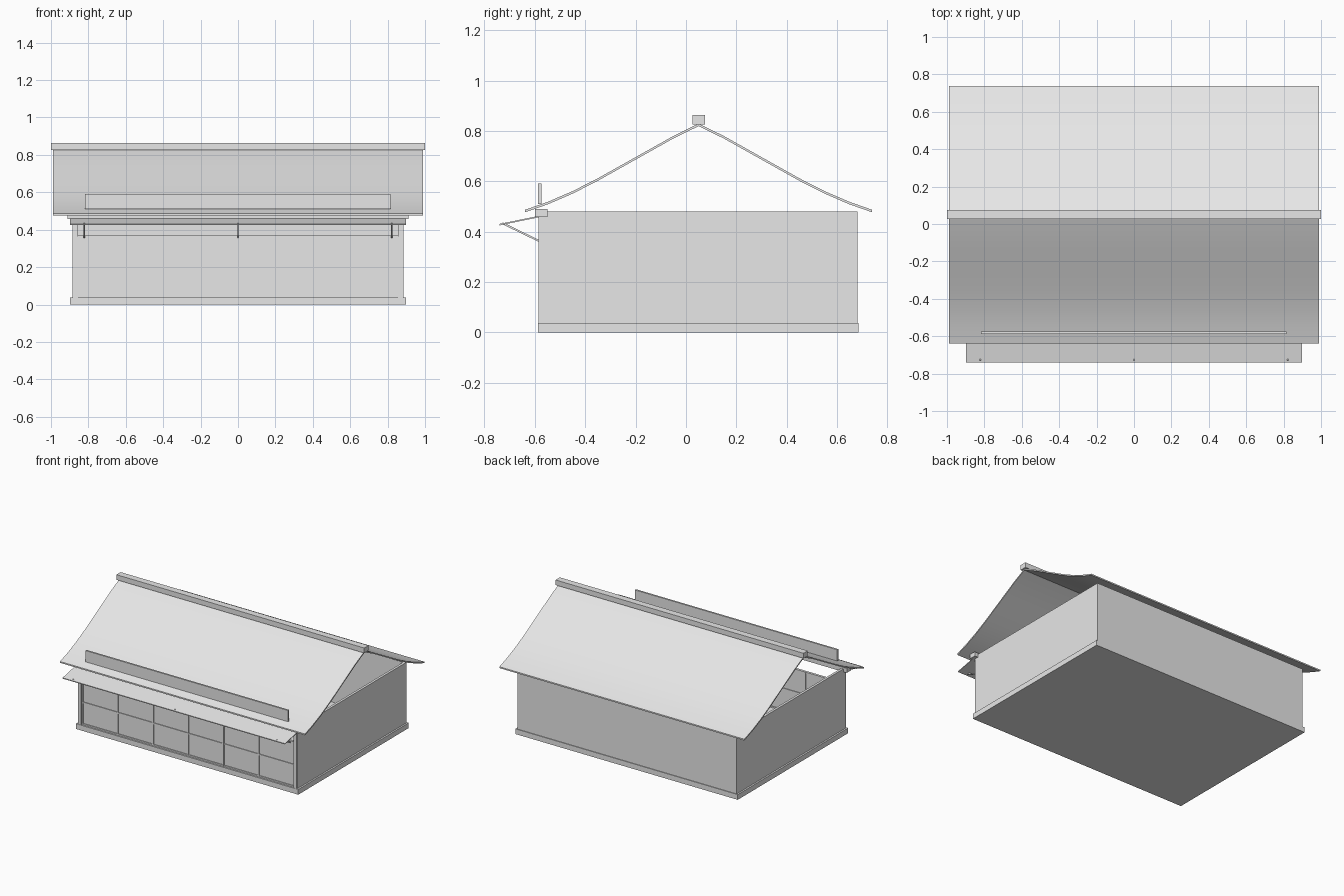
import bpy, bmesh, math
from mathutils import Vector

if "Cube" in bpy.data.objects:
    bpy.data.objects.remove(bpy.data.objects["Cube"])

mat = bpy.data.materials.new("light_grey")
mat.diffuse_color = (0.8, 0.8, 0.8, 1)
mat.use_nodes = True
mat.node_tree.nodes["Principled BSDF"].inputs["Base Color"].default_value = mat.diffuse_color


def finish(name, bm):
    bmesh.ops.recalc_face_normals(bm, faces=bm.faces)
    me = bpy.data.meshes.new(name)
    bm.to_mesh(me)
    bm.free()
    me.materials.append(mat)
    ob = bpy.data.objects.new(name, me)
    bpy.context.collection.objects.link(ob)
    return ob


def box(name, x0, x1, y0, y1, z0, z1):
    bm = bmesh.new()
    bmesh.ops.create_cube(bm, size=1)
    for v in bm.verts:
        v.co = Vector(((x0 + x1) / 2 + v.co.x * (x1 - x0),
                       (y0 + y1) / 2 + v.co.y * (y1 - y0),
                       (z0 + z1) / 2 + v.co.z * (z1 - z0)))
    return finish(name, bm)


def extrude_x(name, profile, x0, x1):
    """Closed (y, z) profile drawn out along x."""
    bm = bmesh.new()
    f = bm.faces.new([bm.verts.new((x0, y, z)) for y, z in profile])
    r = bmesh.ops.extrude_face_region(bm, geom=[f])
    for v in r["geom"]:
        if isinstance(v, bmesh.types.BMVert):
            v.co.x = x1
    return finish(name, bm)


# plinth and walls, open at the top
box("plinth", -0.897, 0.897, -0.587, 0.685, 0, 0.038)
box("back_wall", -0.885, 0.885, 0.662, 0.68, 0.038, 0.48)
for s, side in ((-1, "left"), (1, "right")):
    a, b = sorted((s * 0.867, s * 0.885))
    box(side + "_wall", a, b, -0.578, 0.68, 0.038, 0.48)
    a, b = sorted((s * 0.856, s * 0.882))
    box(side + "_front_post", a, b, -0.585, -0.56, 0.038, 0.462)

# front beam
box("front_beam", -0.912, 0.912, -0.6, -0.55, 0.458, 0.49)

# front sliding panels: sheet, mullions and rails
box("front_panels", -0.856, 0.856, -0.571, -0.563, 0.038, 0.365)
for i in range(7):
    x = -0.852 + i * 0.284
    box("mullion", x - 0.005, x + 0.005, -0.577, -0.557, 0.038, 0.365)
for z in (0.043, 0.2, 0.365):
    box("panel_rail", -0.856, 0.856, -0.576, -0.558, z - 0.005, z + 0.005)

# awning and its struts
extrude_x("awning", [(-0.74, 0.425), (-0.56, 0.462), (-0.56, 0.468), (-0.74, 0.431)], -0.897, 0.897)
for x in (-0.823, 0, 0.823):
    extrude_x("awning_strut", [(-0.73, 0.43), (-0.575, 0.355), (-0.575, 0.363), (-0.727, 0.437)],
              x - 0.004, x + 0.004)

# sign board
box("sign_board", -0.818, 0.815, -0.587, -0.574, 0.51, 0.592)

# curved gable roof, mirrored about the ridge: (distance from ridge, height)
half = [(0, 0.829), (0.1, 0.78), (0.2, 0.724), (0.3, 0.668), (0.4, 0.612),
        (0.5, 0.561), (0.6, 0.518), (0.689, 0.487)]
t = 0.01
top = [(0.05 - d, z) for d, z in reversed(half)] + [(0.05 + d, z) for d, z in half[1:]]
roof = extrude_x("roof", top + [(y, z - t) for y, z in reversed(top)], -0.988, 0.988)
for p in roof.data.polygons:
    p.use_smooth = abs(p.normal.x) < 0.5 and abs(p.normal.z) > 0.5
bpy.context.view_layer.objects.active = roof
roof.select_set(True)
bpy.ops.object.shade_smooth_by_angle(angle=math.radians(20))

# ridge cap
box("ridge_cap", -1, 1, 0.026, 0.075, 0.826, 0.863)
